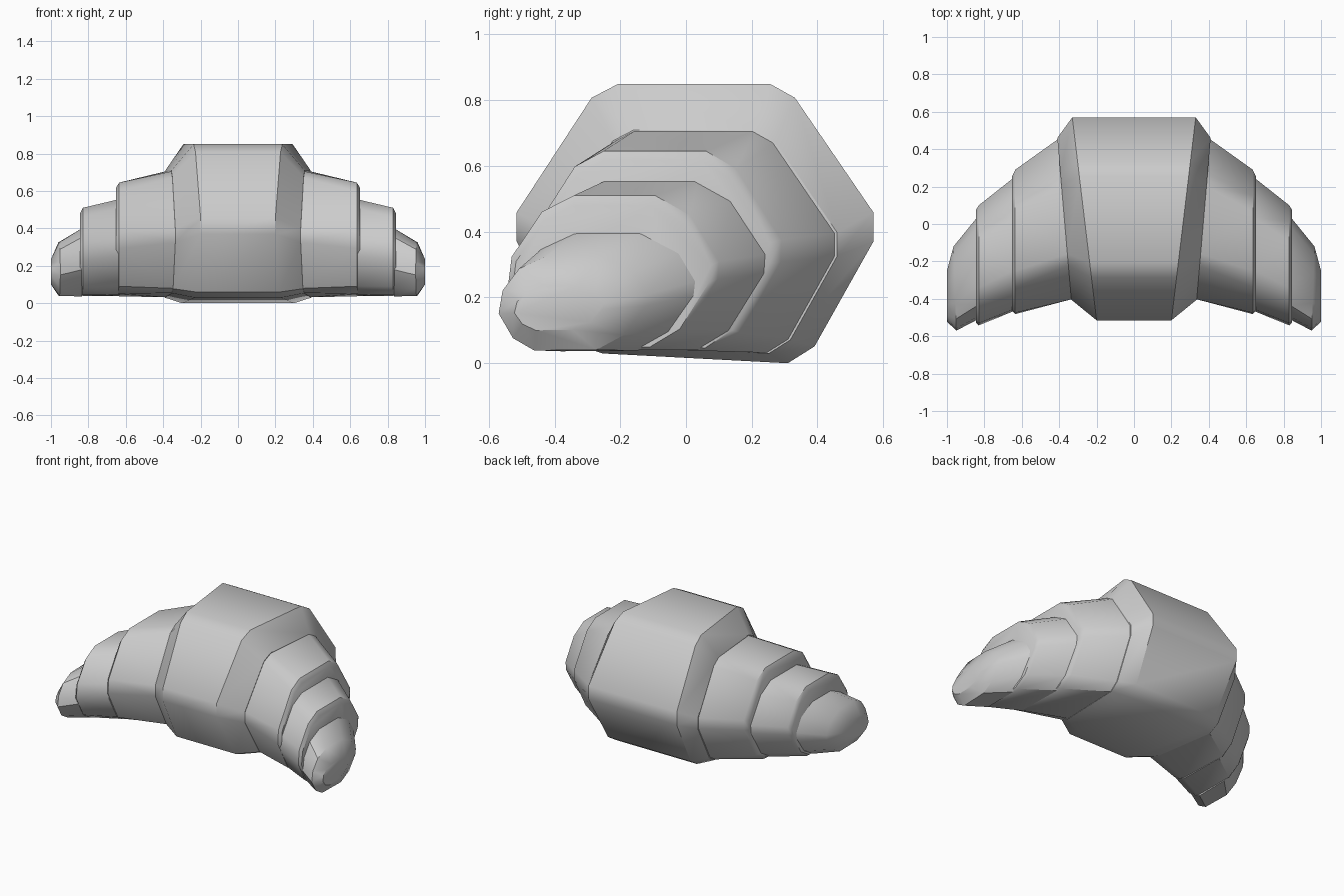
import bpy, bmesh, math

if "Cube" in bpy.data.objects:
    bpy.data.objects.remove(bpy.data.objects["Cube"])

# Normalised (y, z) outlines: a bevelled hexagon and a rounder version for the ends
HEX = [(.285, 1), (.71, 1), (.78, .95), (1, .54), (1, .435), (.835, .06),
       (.76, 0), (.24, .035), (.16, .07), (0, .435), (0, .54), (.21, .95)]
ROUND = [(.33, 1), (.69, 1), (.92, .82), (1, .6), (.99, .48), (.85, .18),
         (.65, .01), (.24, 0), (.09, .14), (0, .39), (.03, .65), (.13, .86)]


def ring(x_front, x_back, y_front, y_back, z_low, z_high, r=0.0):
    """One cross-section, fanned so x varies from its front to its back."""
    pts = []
    for (a, b), (c, d) in zip(HEX, ROUND):
        u, v = a + (c - a) * r, b + (d - b) * r
        pts.append((x_front + (x_back - x_front) * u,
                    y_front + (y_back - y_front) * u,
                    z_low + (z_high - z_low) * v))
    return pts


def loft(name, rings, mirror=True):
    bm = bmesh.new()
    loops = [[bm.verts.new(p) for p in r] for r in rings]
    for a, b in zip(loops, loops[1:]):
        for i in range(len(a)):
            j = (i + 1) % len(a)
            bm.faces.new((a[i], a[j], b[j], b[i]))
    bm.faces.new(loops[0])
    bm.faces.new(loops[-1])
    bmesh.ops.recalc_face_normals(bm, faces=bm.faces)
    me = bpy.data.meshes.new(name)
    bm.to_mesh(me)
    bm.free()
    ob = bpy.data.objects.new(name, me)
    bpy.context.collection.objects.link(ob)
    bpy.ops.object.select_all(action='DESELECT')
    ob.select_set(True)
    bpy.context.view_layer.objects.active = ob
    bpy.ops.object.shade_smooth_by_angle(angle=math.radians(35))
    if mirror:
        m = ob.modifiers.new("mirror", 'MIRROR')
        m.use_mirror_merge = False
    return ob


# Thick central dough roll, tapered at both ends
half = [ring(.20, .33, -.515, .57, 0, .85),
        ring(.335, .41, -.405, .46, .03, .71)]
flip = [[(-x, y, z) for x, y, z in r] for r in reversed(half)]
loft("centre_roll", flip + half, mirror=False)

# Stepped rolls on each side, each with a small end bevel
loft("middle_roll", [ring(.325, .40, -.40, .458, .032, .707),
                     ring(.635, .635, -.482, .29, .035, .645, .3),
                     ring(.652, .652, -.465, .255, .045, .618, .3)])
loft("outer_roll", [ring(.64, .64, -.465, .25, .037, .555, .5),
                    ring(.83, .83, -.542, .10, .037, .51, .6),
                    ring(.845, .845, -.528, .075, .047, .48, .6)])

# Rounded horn tips curling forward
loft("horn_tip", [ring(.835, .835, -.51, .04, .035, .40, .9),
                  ring(.95, .965, -.57, -.12, .038, .325, .9),
                  ring(1.0, 1.0, -.522, -.25, .10, .235, 1)])
